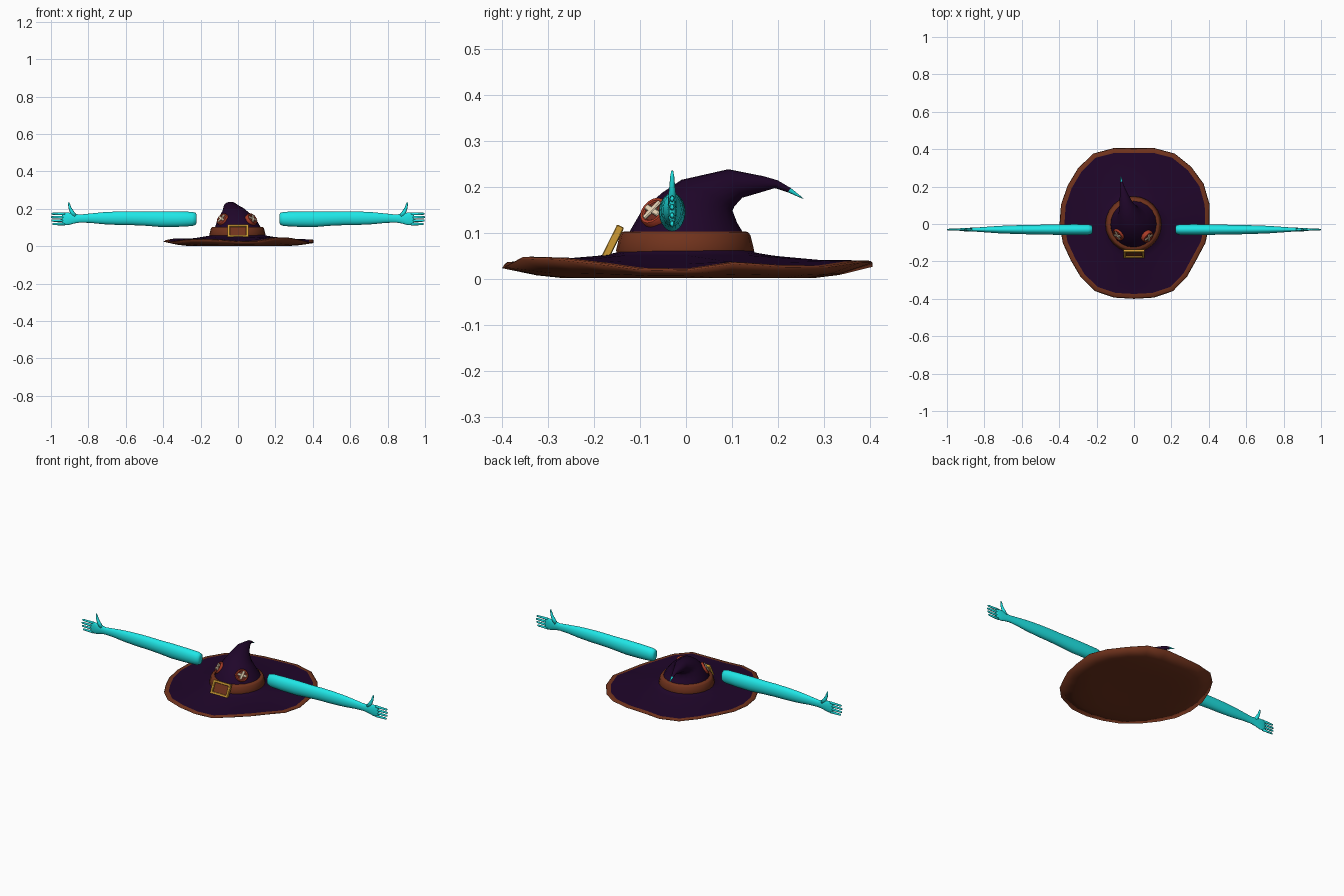
import bpy, bmesh, math
from mathutils import Vector, Matrix

if "Cube" in bpy.data.objects:
    bpy.data.objects.remove(bpy.data.objects["Cube"])


def mat(name, r, g, b):
    m = bpy.data.materials.new(name)
    m.diffuse_color = (r, g, b, 1)
    m.use_nodes = True
    m.node_tree.nodes["Principled BSDF"].inputs["Base Color"].default_value = m.diffuse_color
    return m


PURPLE = mat("dark purple felt", .014, .0018, .023)
BROWN = mat("brown leather", .165, .033, .012)
TEAL = mat("teal", .014, .80, .80)
GOLD = mat("gold", .62, .33, .035)
RED = mat("rust red", .40, .045, .02)
MAROON = mat("dark maroon", .15, .025, .015)
CREAM = mat("cream thread", .80, .66, .47)


def finish(name, bm, mats, angle=40):
    bmesh.ops.recalc_face_normals(bm, faces=bm.faces)
    me = bpy.data.meshes.new(name)
    bm.to_mesh(me)
    bm.free()
    for m in mats:
        me.materials.append(m)
    ob = bpy.data.objects.new(name, me)
    bpy.context.collection.objects.link(ob)
    bpy.ops.object.select_all(action='DESELECT')
    ob.select_set(True)
    bpy.context.view_layer.objects.active = ob
    bpy.ops.object.shade_smooth_by_angle(angle=math.radians(angle))
    return ob


def loft(name, rings, mats, slots=None, closed=False, angle=40):
    """Skin a list of equal rings; slots gives the material of each strip."""
    bm = bmesh.new()
    loops = [[bm.verts.new(p) for p in r] for r in rings]
    n = len(loops[0])
    pairs = list(zip(loops, loops[1:])) + ([(loops[-1], loops[0])] if closed else [])
    for k, (a, b) in enumerate(pairs):
        for i in range(n):
            j = (i + 1) % n
            f = bm.faces.new((a[i], a[j], b[j], b[i]))
            f.material_index = slots[k] if slots else 0
    if not closed:
        for end, k in ((loops[0], 0), (loops[-1], -1)):
            f = bm.faces.new(end)
            f.material_index = slots[k] if slots else 0
    return finish(name, bm, mats, angle)


def ellipse(c, u, v, n):
    c, u, v = Vector(c), Vector(u), Vector(v)
    return [c + u * math.cos(2 * math.pi * i / n) + v * math.sin(2 * math.pi * i / n)
            for i in range(n)]


def box(name, size, matrix, m, bevel=.002):
    bm = bmesh.new()
    bmesh.ops.create_cube(bm, size=1, matrix=Matrix.Diagonal((*size, 1)))
    bmesh.ops.bevel(bm, geom=bm.edges[:], offset=bevel, segments=1, affect='EDGES')
    bm.transform(matrix)
    return finish(name, bm, [m])


# Brim: wavy outline with a rolled leather edge and underside
N = 24
RIM_R = [.405, .43, .435, .405, .435, .41, .398, .39, .415, .40, .415, .385]
RIM_Z = [.018, .033, .026, .025, .035, .036, .033, .027, .03, .036, .037, .03,
         .025, .022, .025, .033, .036, .033, .024, .026, .044, .042, .032, .02]


def brim_ring(inset=None, z=None, r=None, dz=0, blend=1):
    pts = []
    for i in range(N):
        a = 2 * math.pi * i / N
        h = i // 2
        rim = RIM_R[h] if i % 2 == 0 else (RIM_R[h] + RIM_R[(h + 1) % 12]) / 2
        rad = r if r else rim - inset
        zz = RIM_Z[i] * blend + (z or 0) * (1 - blend) + dz
        pts.append((rad * math.cos(a), rad * math.sin(a), zz))
    return pts


loft("brim", [
    brim_ring(r=.118, z=.09, blend=0),
    brim_ring(r=.15, z=.057, blend=0),
    brim_ring(r=.185, z=.051, blend=0),
    brim_ring(inset=.12, z=.045, blend=.45),
    brim_ring(inset=.026, dz=.004),
    brim_ring(inset=.005, dz=.003),
    brim_ring(inset=0, dz=-.001),
    brim_ring(inset=.075, z=.002, blend=.25),
    brim_ring(inset=.13, z=.001, blend=.03),
    brim_ring(r=.17, z=.004, blend=0),
    brim_ring(r=.02, z=.006, blend=0)],
    [PURPLE, BROWN], [0] * 4 + [1] * 6, angle=180)

# Crown: each row is front (y, z), back (y, z), centre x, half width
CROWN = [(-.127, .095, .127, .095, 0, .125),
         (-.098, .145, .111, .122, -.005, .108),
         (-.052, .187, .101, .148, -.012, .083),
         (-.010, .215, .105, .157, -.02, .063),
         (.092, .238, .122, .176, -.04, .038),
         (.168, .223, .163, .188, -.055, .02),
         (.199, .214, .193, .197, -.062, .012),
         (.228, .197, .221, .188, -.067, .007),
         (.255, .175, .253, .174, -.07, .001)]
loft("crown", [ellipse((x, (fy + by) / 2, (fz + bz) / 2), (w, 0, 0),
                       (0, (by - fy) / 2, (bz - fz) / 2), 20)
               for fy, fz, by, bz, x, w in CROWN],
     [PURPLE, TEAL], [0] * 7 + [1], angle=50)

# Hat band
loft("hat_band", [ellipse((-.003, -.002, z), (r, 0, 0), (0, r, 0), 24)
                  for r, z in [(.135, .056), (.148, .056), (.150, .062), (.142, .095),
                               (.136, .102), (.122, .103)]],
     [BROWN], closed=True, angle=60)

# Buckle: four gold bars around a leather plate, leaning back
lean = Matrix.Translation((0, -.159, .08)) @ Matrix.Rotation(-.46, 4, 'X')
box("buckle_strap", (.09, .008, .055), lean @ Matrix.Translation((0, .003, 0)), BROWN)
for s in (-1, 1):
    box("buckle_rail", (.114, .017, .013), lean @ Matrix.Translation((0, 0, s * .032)), GOLD)
    box("buckle_post", (.013, .017, .076), lean @ Matrix.Translation((s * .0505, 0, 0)), GOLD)

# Button eyes with crossed stitches
for s, loc in ((1, (.073, -.068, .144)), (-1, (-.083, -.057, .144))):
    nrm = Vector((s * .64, -.56, .52)).normalized()
    base = Matrix.Translation(loc) @ nrm.to_track_quat('Z', 'Y').to_matrix().to_4x4()
    prof = [(.035, -.014), (.035, .004), (.032, .009), (.026, .009), (.023, .006), (.002, .007)]
    loft("button_eye", [[base @ p for p in ellipse((0, 0, z), (r, 0, 0), (0, r, 0), 16)]
                        for r, z in prof], [RED, MAROON], [0, 0, 0, 0, 1])
    for k in (-1, 1):
        box("eye_stitch", (.050, .013, .006), base @ Matrix.Translation((0, 0, .010 + k * .001))
            @ Matrix.Rotation(k * .7 + .3, 4, 'Z'), CREAM)

# Arms: x, centre z, half depth, half height along the limb
ARM = [(.221, .147, .012, .018), (.226, .147, .023, .032), (.245, .146, .028, .038),
       (.32, .145, .029, .041), (.41, .145, .028, .042), (.50, .148, .026, .038),
       (.57, .150, .025, .037), (.64, .150, .023, .036), (.72, .150, .020, .032),
       (.79, .150, .015, .025), (.845, .148, .011, .021), (.875, .148, .010, .026),
       (.905, .147, .009, .033), (.93, .147, .007, .034), (.942, .146, .004, .031)]
Y = -.03


def tube(name, pts):
    """Flattened finger: points are (x, z, radius)."""
    a, b = Vector((pts[0][0], 0, pts[0][1])), Vector((pts[-1][0], 0, pts[-1][1]))
    side = (b - a).normalized().cross(Vector((0, 1, 0)))
    loft(name, [ellipse((x, Y, z), side * r, (0, r * .75, 0), 8) for x, z, r in pts],
         [TEAL], angle=180)


for s in (-1, 1):
    loft("arm", [ellipse((s * x, Y, z), (0, d, 0), (0, 0, h), 20) for x, z, d, h in ARM],
         [TEAL], angle=180)
    for k, length in enumerate((.992, .998, 1.0, .996)):
        z = .119 + k * .0182
        tube("finger", [(s * .925, z, .008), (s * .955, z, .007),
                        (s * (length - .006), z, .006), (s * length, z, .004)])
    tube("thumb", [(s * .872, .160, .013), (s * .888, .183, .011), (s * .898, .203, .008),
                   (s * .903, .222, .006), (s * .906, .234, .003)])
